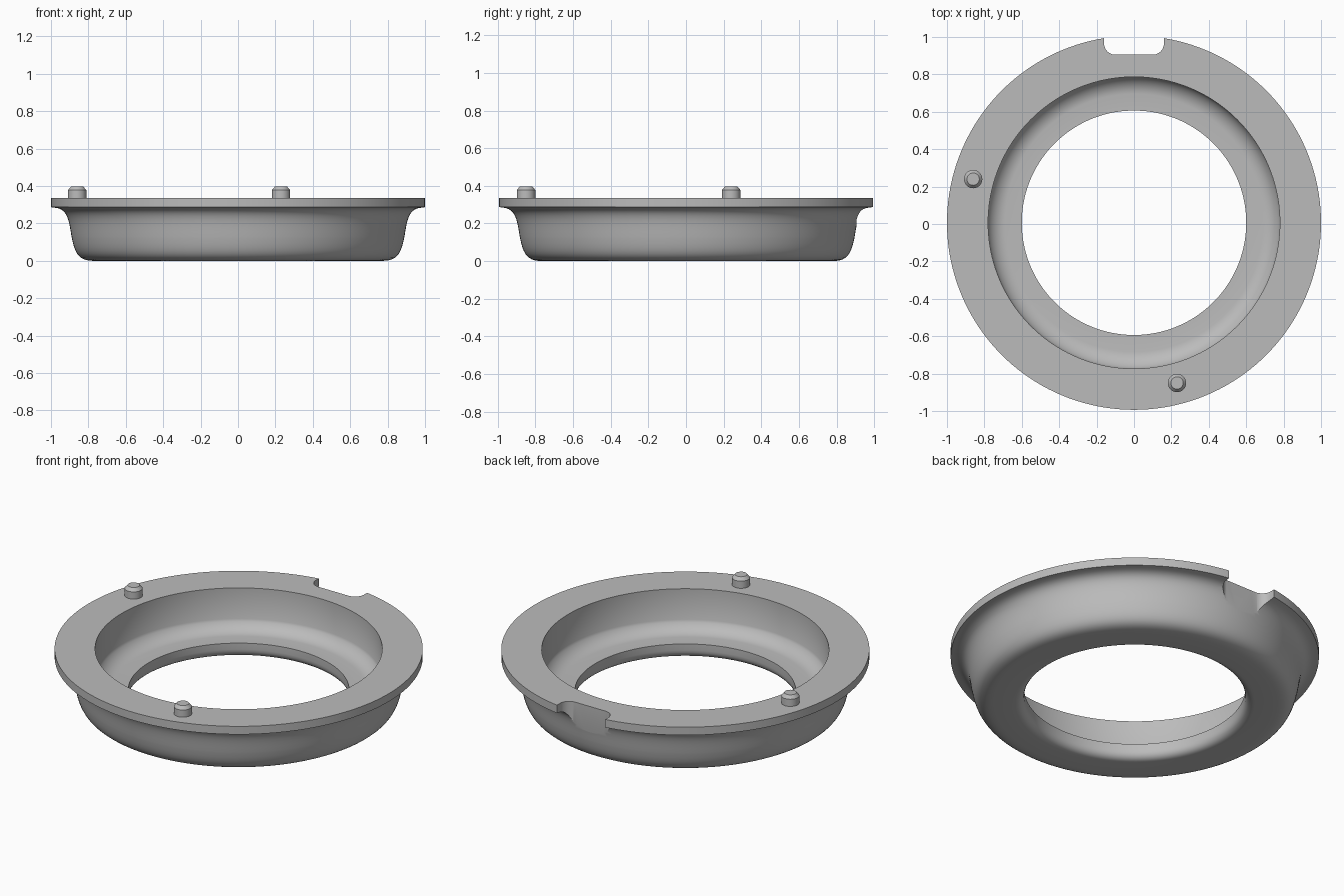
import bpy, bmesh
from math import cos, sin, pi, radians
from mathutils import Vector

cube = bpy.data.objects.get("Cube")
if cube:
    bpy.data.objects.remove(cube)

CY = 0.0065      # ring axis, offset because the notch trims the back

grey = bpy.data.materials.new("plain grey")
grey.use_nodes = True
grey.diffuse_color = (0.5, 0.5, 0.5, 1)
grey.node_tree.nodes["Principled BSDF"].inputs["Base Color"].default_value = (0.5, 0.5, 0.5, 1)


def bezier(p0, p1, p2, p3, n=10):
    """Points along a cubic curve, ends included."""
    p0, p1, p2, p3 = map(Vector, (p0, p1, p2, p3))
    ts = [i / n for i in range(n + 1)]
    return [tuple(p0 * (1-t)**3 + p1 * 3*t*(1-t)**2 + p2 * 3*t*t*(1-t) + p3 * t**3) for t in ts]


def finish(bm, name):
    bmesh.ops.recalc_face_normals(bm, faces=bm.faces)
    mesh = bpy.data.meshes.new(name)
    bm.to_mesh(mesh)
    bm.free()
    obj = bpy.data.objects.new(name, mesh)
    mesh.materials.append(grey)
    bpy.context.collection.objects.link(obj)
    return obj


def smooth(obj):
    bpy.ops.object.select_all(action='DESELECT')
    obj.select_set(True)
    bpy.context.view_layer.objects.active = obj
    bpy.ops.object.shade_smooth_by_angle(angle=radians(28))


def lathe(name, profile, centre, steps):
    """Revolve a closed (radius, height) outline about a vertical axis."""
    bm = bmesh.new()
    verts = [bm.verts.new((r, 0, z)) for r, z in profile]
    edges = [bm.edges.new((verts[i - 1], v)) for i, v in enumerate(verts)]
    bmesh.ops.spin(bm, geom=verts + edges, cent=(0, 0, 0), axis=(0, 0, 1),
                   angle=2 * pi, steps=steps, use_merge=True)
    bmesh.ops.remove_doubles(bm, verts=bm.verts, dist=1e-5)
    bmesh.ops.dissolve_degenerate(bm, edges=bm.edges, dist=1e-5)
    bmesh.ops.translate(bm, verts=bm.verts, vec=(*centre, 0))
    return finish(bm, name)


# Flanged ring: rim, flared outer wall, rounded base, hole lip, dished floor, bore
outline = [(0.78, 0.335), (1, 0.335), (1, 0.287)]
outline += bezier((0.985, 0.285), (0.91, 0.28), (0.905, 0.22), (0.89, 0.13))
outline += bezier((0.888, 0.12), (0.87, 0.03), (0.845, 0), (0.77, 0))
outline += bezier((0.65, 0), (0.62, 0), (0.6, 0.02), (0.6, 0.05), 6)
outline += [(0.6, 0.088)]
outline += bezier((0.69, 0.088), (0.73, 0.09), (0.765, 0.115), (0.78, 0.15), 8)
ring = lathe("flanged_ring", outline, (0, CY), 160)

# Notch cutter with rounded inner corners
HALF, DEPTH, R = 0.16, 0.905, 0.06
right = [(HALF, 1.2)] + [(HALF - R + R * cos(a), DEPTH + R - R * sin(a))
                         for a in (i * pi / 16 for i in range(9))]
bm = bmesh.new()
face = bm.faces.new([bm.verts.new((x, y, -0.1))
                     for x, y in right + [(-x, y) for x, y in reversed(right)]])
top = bmesh.ops.extrude_face_region(bm, geom=[face])["geom"]
bmesh.ops.translate(bm, vec=(0, 0, 0.6), verts=[g for g in top if isinstance(g, bmesh.types.BMVert)])
cutter = finish(bm, "notch_cutter")
cutter.hide_render = True
cutter.hide_viewport = True
cutter.display_type = 'WIRE'

cut = ring.modifiers.new("notch", 'BOOLEAN')
cut.operation = 'DIFFERENCE'
cut.solver = 'EXACT'
cut.object = cutter

# Apply the cut so that the notch edges stay crisp, then drop the cutter
bpy.context.view_layer.update()
cut_mesh = bpy.data.meshes.new_from_object(ring.evaluated_get(bpy.context.evaluated_depsgraph_get()))
ring.modifiers.clear()
ring.data = cut_mesh
bpy.data.objects.remove(cutter)
smooth(ring)

# Two chamfered locating pins
pin = [(0, 0.32), (0.049, 0.32), (0.049, 0.378), (0.033, 0.397), (0, 0.397)]
for name, spot in (("right_pin", (-0.86, 0.24)), ("front_pin", (0.23, -0.85))):
    smooth(lathe(name, pin, spot, 32))
